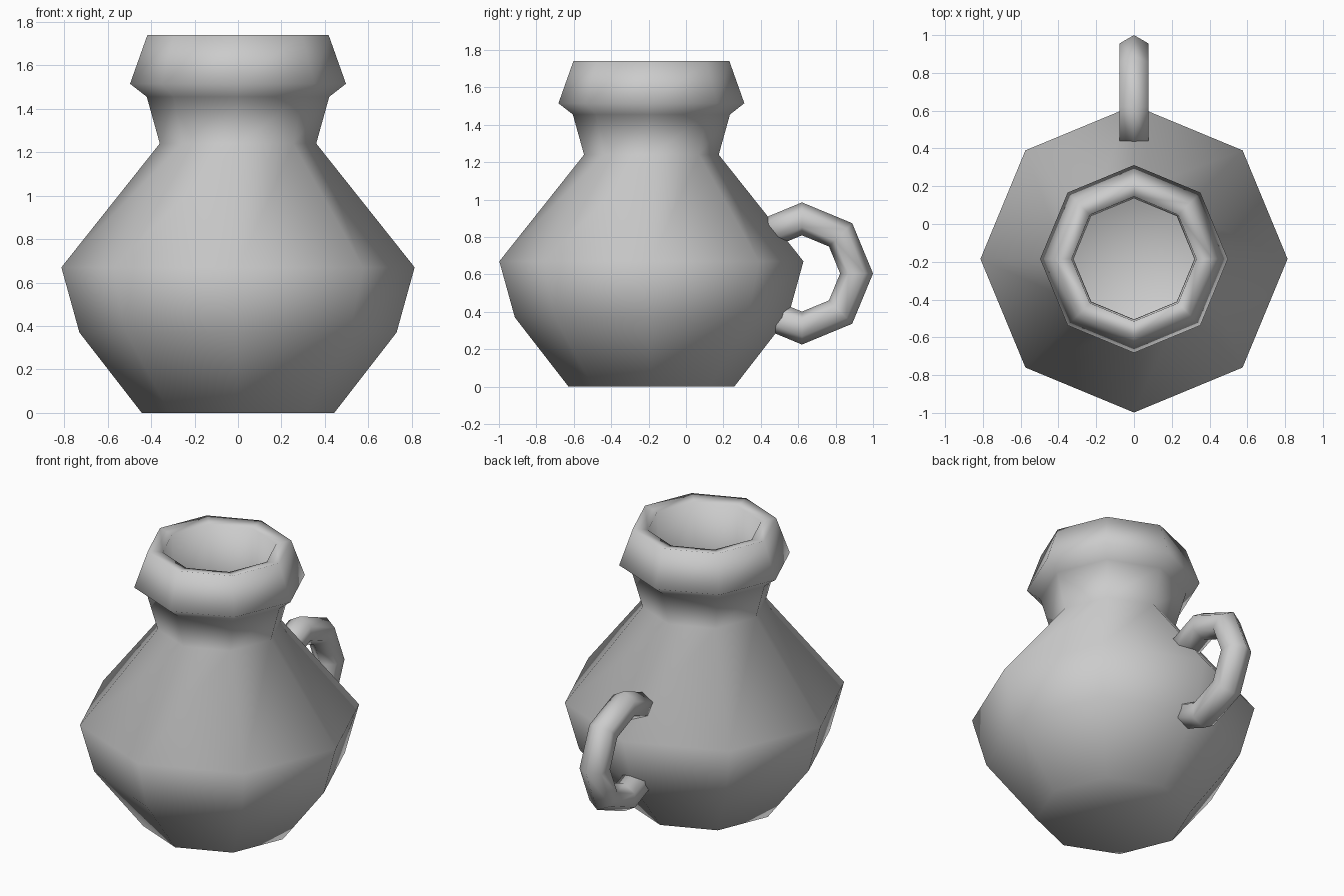
import bpy, bmesh
from math import sin, cos, pi

if "Cube" in bpy.data.objects:
    bpy.data.objects.remove(bpy.data.objects["Cube"])


def make_object(name, bm):
    bmesh.ops.recalc_face_normals(bm, faces=bm.faces)
    for f in bm.faces:
        f.smooth = True
    mesh = bpy.data.meshes.new(name)
    bm.to_mesh(mesh)
    bm.free()
    obj = bpy.data.objects.new(name, mesh)
    bpy.context.collection.objects.link(obj)
    return obj


def bridge(bm, a, b):
    n = len(a)
    for i in range(n):
        j = (i + 1) % n
        bm.faces.new((a[i], a[j], b[j], b[i]))


# Jug body: eight-sided lathe, outside wall, rim, then hollow inside
CENTRE_Y = -0.185
SIDES = 8
profile = [
    (0.443, 0.0), (0.73, 0.37), (0.813, 0.67), (0.36, 1.24),
    (0.42, 1.455), (0.497, 1.515), (0.417, 1.74),
    (0.33, 1.725), (0.32, 1.24), (0.75, 0.66), (0.67, 0.39), (0.41, 0.05),
]
bm = bmesh.new()
rings = []
for r, z in profile:
    rings.append([bm.verts.new((r * cos(2 * pi * i / SIDES),
                                CENTRE_Y + r * sin(2 * pi * i / SIDES), z))
                  for i in range(SIDES)])
for a, b in zip(rings, rings[1:]):
    bridge(bm, a, b)
# Outer base and inner floor
for ring, z in ((rings[0], 0.0), (rings[-1], 0.05)):
    mid = bm.verts.new((0, CENTRE_Y, z))
    for i in range(SIDES):
        bm.faces.new((ring[i], ring[(i + 1) % SIDES], mid))
make_object("jug_body", bm)

# Handle: hexagonal tube on an octagonal arc, ends buried in the body
HY, HZ, MAJOR, MINOR = 0.62, 0.605, 0.292, 0.088
bm = bmesh.new()
rings = []
for s in range(-3, 4):
    t = s * pi / 4
    ring = []
    for k in range(6):
        p = k * pi / 3
        r = MAJOR + MINOR * cos(p)
        ring.append(bm.verts.new((MINOR * sin(p), HY + r * cos(t), HZ + r * sin(t))))
    rings.append(ring)
for a, b in zip(rings, rings[1:]):
    bridge(bm, a, b)
bm.faces.new(rings[0])
bm.faces.new(rings[-1])
make_object("handle", bm)
